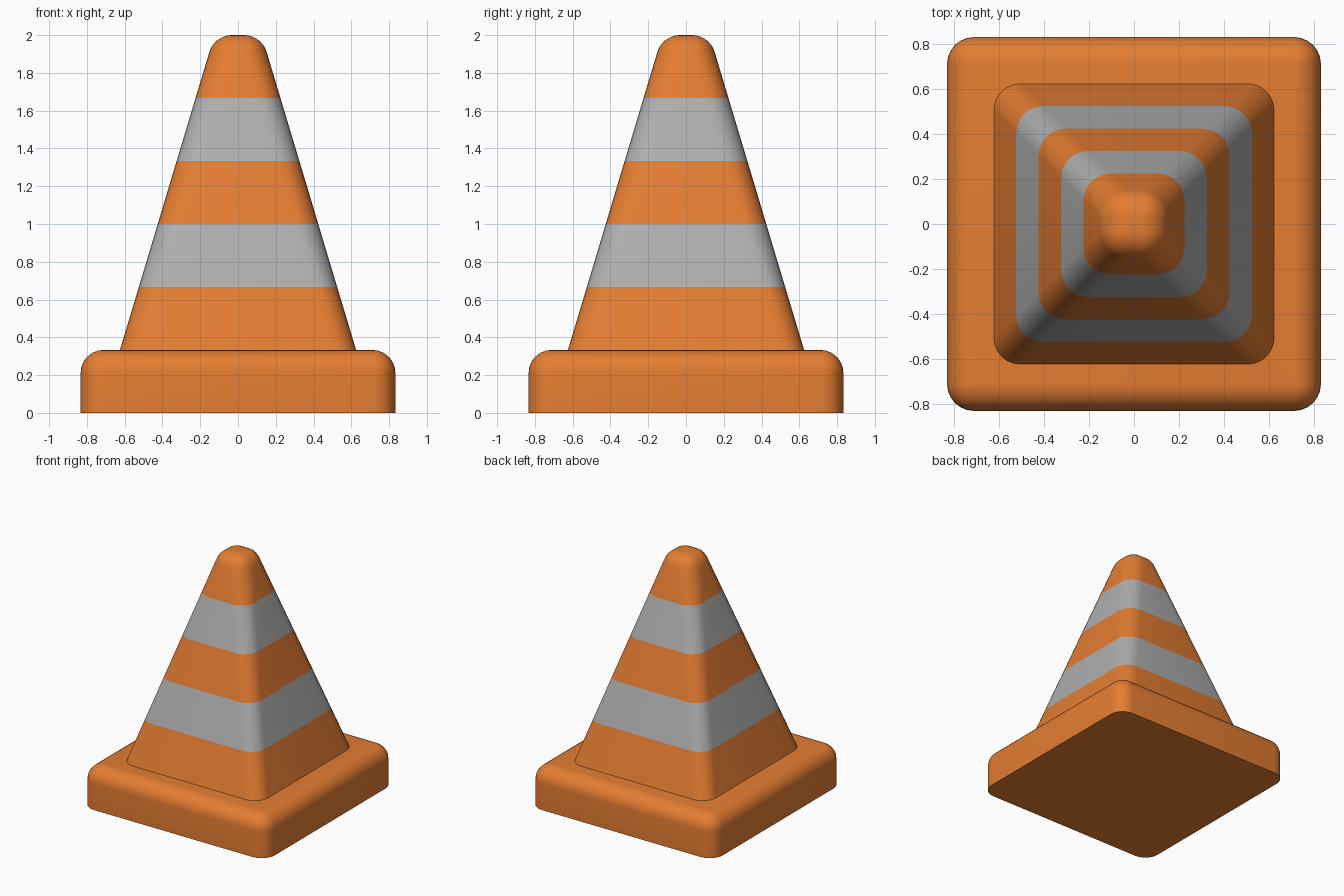
import bpy
import bmesh
from math import sin, cos, pi, atan

cube = bpy.data.objects.get("Cube")
if cube:
    bpy.data.objects.remove(cube, do_unlink=True)


def material(name, rgb):
    mat = bpy.data.materials.new(name)
    mat.use_nodes = True
    colour = (*rgb, 1)
    mat.diffuse_color = colour
    mat.node_tree.nodes["Principled BSDF"].inputs["Base Color"].default_value = colour
    return mat


ORANGE = material("orange plastic", (0.78, 0.205, 0.032))
GREY = material("grey stripe", (0.43, 0.43, 0.43))
CORNER_STEPS = 6


def rounded_square(half, radius, z):
    """Points of a square with rounded corners, counter-clockwise."""
    points = []
    for corner in range(4):
        middle = pi / 4 + corner * pi / 2
        cx = (half - radius) * (1 if cos(middle) > 0 else -1)
        cy = (half - radius) * (1 if sin(middle) > 0 else -1)
        for i in range(CORNER_STEPS + 1):
            a = corner * pi / 2 + i / CORNER_STEPS * pi / 2
            points.append((cx + radius * cos(a), cy + radius * sin(a), z))
    return points


def loft(name, sections, is_grey=lambda z: False):
    """Skin a stack of (half width, corner radius, height) sections."""
    bm = bmesh.new()
    rings = [[bm.verts.new(p) for p in rounded_square(*s)] for s in sections]
    for low, high in zip(rings, rings[1:]):
        for i in range(len(low)):
            j = (i + 1) % len(low)
            bm.faces.new((low[i], low[j], high[j], high[i]))
    bm.faces.new(rings[0][::-1])
    bm.faces.new(rings[-1])
    for face in bm.faces:
        face.material_index = int(is_grey(face.calc_center_median().z))
    mesh = bpy.data.meshes.new(name)
    bm.to_mesh(mesh)
    bm.free()
    mesh.materials.append(ORANGE)
    mesh.materials.append(GREY)
    obj = bpy.data.objects.new(name, mesh)
    bpy.context.collection.objects.link(obj)
    bpy.ops.object.select_all(action="DESELECT")
    obj.select_set(True)
    bpy.context.view_layer.objects.active = obj
    bpy.ops.object.shade_smooth_by_angle()
    return obj


def rim(half, radius, centre_z, start, steps=7):
    """Sections of a quarter-round top edge, from angle start to flat."""
    sections = []
    for i in range(steps + 1):
        a = start + (pi / 2 - start) * i / steps
        r = max(radius * cos(a), 0.002)
        sections.append((half + r, r, centre_z + radius * sin(a)))
    return sections


# Square foot with a rounded upper edge
BASE_TOP, BASE_HALF, BEVEL = 0.333, 0.833, 0.12
loft("base", [(BASE_HALF, BEVEL, 0)]
     + rim(BASE_HALF - BEVEL, BEVEL, BASE_TOP - BEVEL, 0))

# Tapered body with two stripes and a domed tip
BAND, TAPER, FOOT_HALF, TIP = 1 / 3, 0.3, 0.625, 0.125
lean = atan(TAPER)
tip_z = 2 - TIP
tangent_z = tip_z + TIP * sin(lean)
tip_half = FOOT_HALF - TAPER * (tangent_z - BASE_TOP) - TIP * cos(lean)
body = [(FOOT_HALF - TAPER * BAND * i, TIP * cos(lean), BAND * (i + 1))
        for i in range(5)]
loft("cone_body", body + rim(tip_half, TIP, tip_z, lean),
     lambda z: int(z / BAND) in (2, 4))
